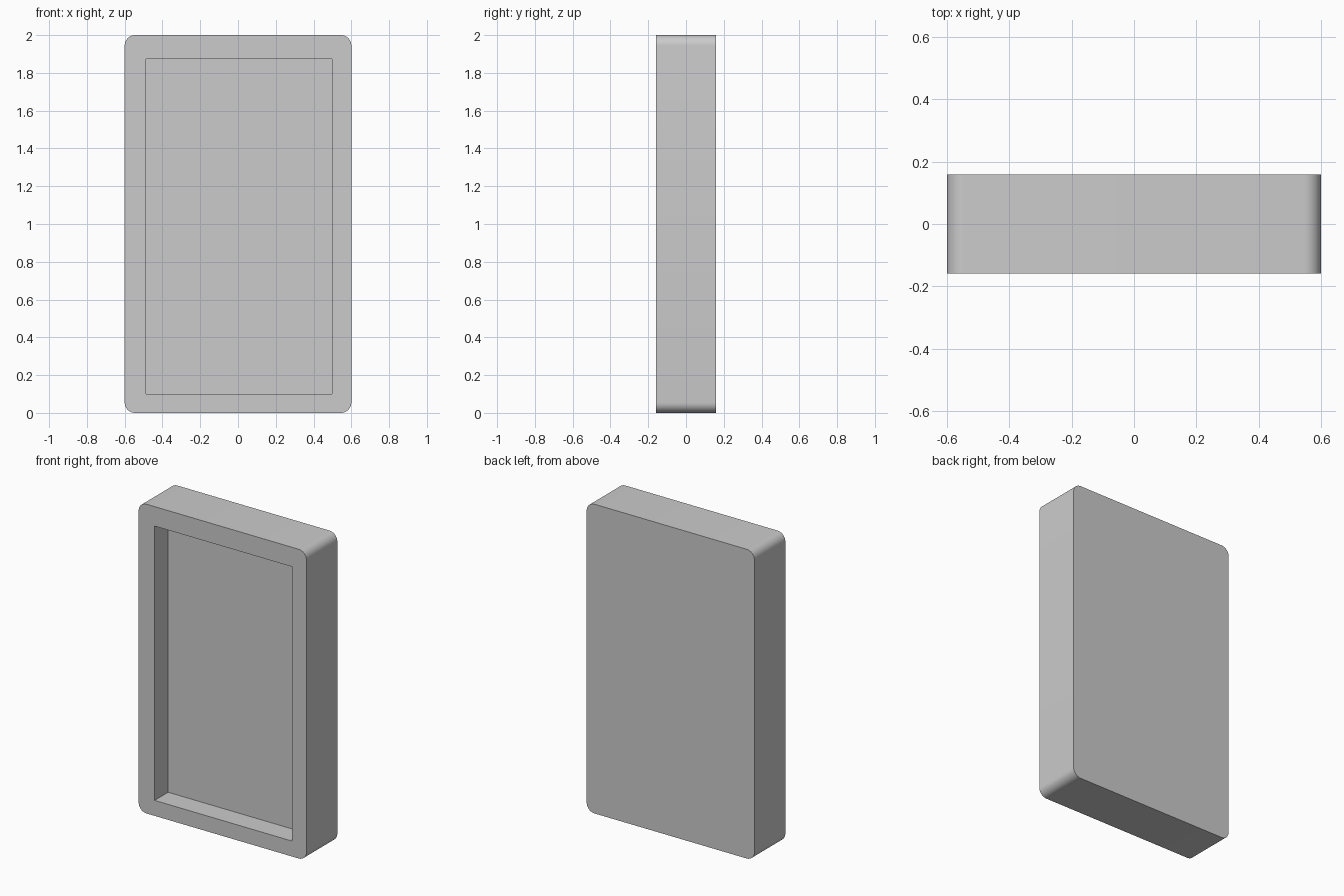
import bpy, bmesh
from math import radians

if "Cube" in bpy.data.objects:
    bpy.data.objects.remove(bpy.data.objects["Cube"])


def box(name, lo, hi, corner=0.0):
    """Box from lo to hi, with the four edges along y rounded by corner."""
    bm = bmesh.new()
    bmesh.ops.create_cube(bm, size=1)
    for v in bm.verts:
        v.co = [l + (c + 0.5) * (h - l) for c, l, h in zip(v.co, lo, hi)]
    if corner:
        edges = [e for e in bm.edges
                 if abs(e.verts[0].co.y - e.verts[1].co.y) > 1e-4]
        bmesh.ops.bevel(bm, geom=edges, offset=corner, segments=8,
                        profile=0.5, affect='EDGES')
    mesh = bpy.data.meshes.new(name)
    bm.to_mesh(mesh)
    bm.free()
    ob = bpy.data.objects.new(name, mesh)
    bpy.context.collection.objects.link(ob)
    return ob


HALF_DEPTH = 0.158
RECESS = 0.138

# Slab with rounded corners
case = box("panel_case", (-0.6, -HALF_DEPTH, 0), (0.6, HALF_DEPTH, 2), 0.055)

# Slightly off-centre rectangular recess in the front
cutter = box("recess_cutter", (-0.486, -HALF_DEPTH - 0.2, 0.1),
             (0.497, -HALF_DEPTH + RECESS, 1.874))
cutter.hide_render = True

cut = case.modifiers.new("recess", 'BOOLEAN')
cut.operation = 'DIFFERENCE'
cut.solver = 'EXACT'
cut.object = cutter

bpy.context.view_layer.objects.active = case
case.select_set(True)
bpy.ops.object.modifier_apply(modifier=cut.name)
bpy.data.objects.remove(cutter, do_unlink=True)

# Smooth corners, crisp front and back rims
bpy.ops.object.shade_smooth_by_angle(angle=radians(30))
